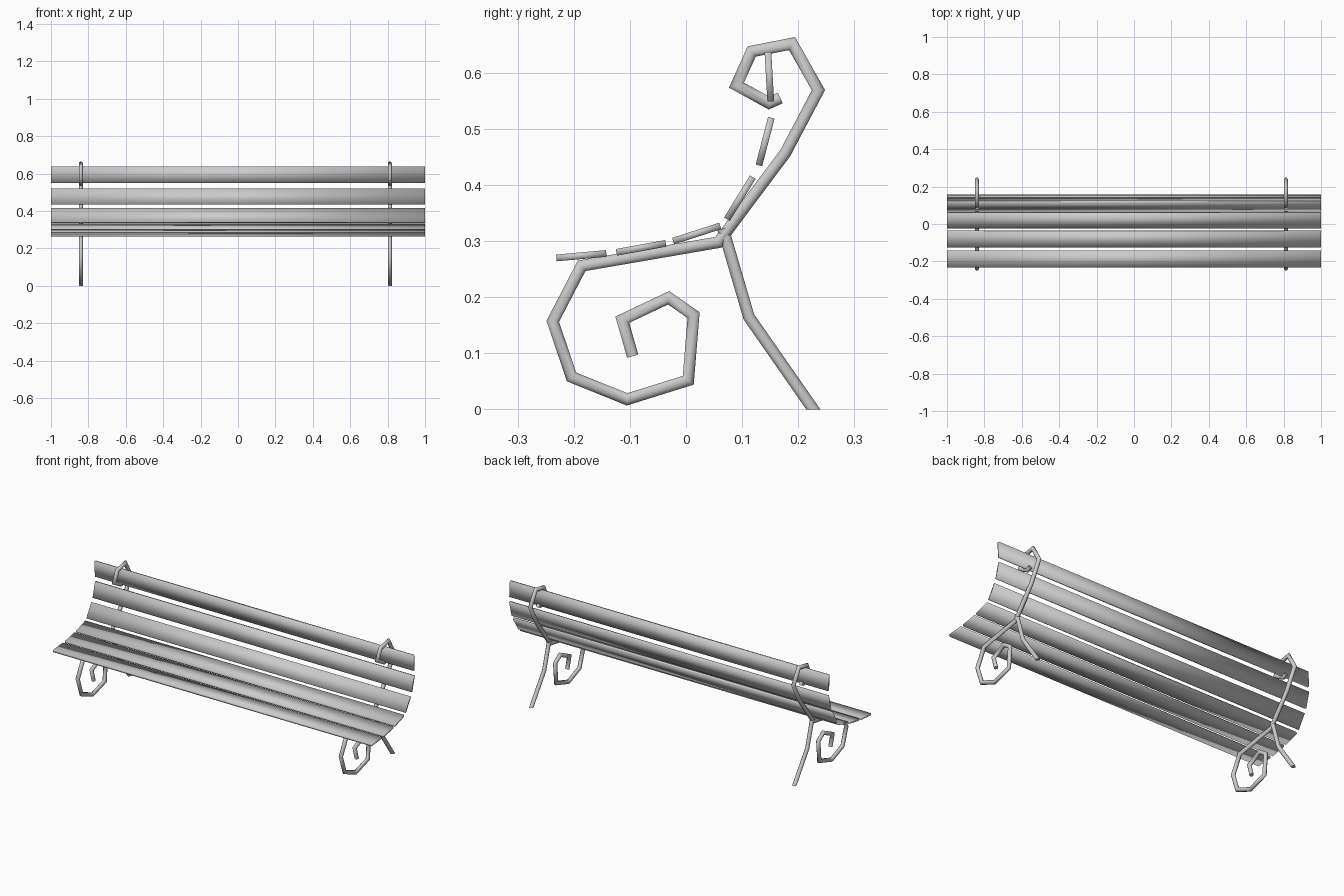
import bpy, bmesh, math
from mathutils import Vector

if "Cube" in bpy.data.objects:
    bpy.data.objects.remove(bpy.data.objects["Cube"])

R, SIDES = 0.0112, 8


def finish(bm, name):
    bmesh.ops.recalc_face_normals(bm, faces=bm.faces)
    me = bpy.data.meshes.new(name)
    bm.to_mesh(me)
    bm.free()
    ob = bpy.data.objects.new(name, me)
    bpy.context.collection.objects.link(ob)
    return ob


def tube(name, pts, x, foot=False):
    """Mitred round bar following (y, z) points in the plane at x."""
    pts = [Vector(p) for p in pts]
    dirs = [(b - a).normalized() for a, b in zip(pts, pts[1:])]
    bm = bmesh.new()
    rings = []
    for i, p in enumerate(pts):
        d0, d1 = dirs[max(i - 1, 0)], dirs[min(i, len(dirs) - 1)]
        t = (d0 + d1).normalized()
        off = Vector((-t.y, t.x)) / max(t.dot(d1), 0.5)
        if foot and i == len(pts) - 1:      # foot is cut level with the ground
            off = Vector((1 / abs(d1.y), 0))
            off = off if Vector((-d1.y, d1.x)).x > 0 else -off
        ring = []
        for k in range(SIDES):
            a = 2 * math.pi * (k + 0.5) / SIDES
            q = p + off * R * math.cos(a)
            ring.append(bm.verts.new((x + R * math.sin(a), q.x, q.y)))
        rings.append(ring)
    for a, b in zip(rings, rings[1:]):
        for k in range(SIDES):
            n = (k + 1) % SIDES
            bm.faces.new((a[k], a[n], b[n], b[k])).smooth = True
    bm.faces.new(rings[0])
    bm.faces.new(rings[-1])
    return finish(bm, name)


def slat(name, a, b, thick=0.012):
    """Plank spanning the bench, with its section running from a to b in (y, z)."""
    a, b = Vector(a), Vector(b)
    d = (b - a).normalized()
    n = Vector((-d.y, d.x)) * thick / 2
    bm = bmesh.new()
    ends = [[bm.verts.new((x, p.x, p.y)) for p in (a - n, b - n, b + n, a + n)]
            for x in (-1, 1)]
    for k in range(4):
        m = (k + 1) % 4
        bm.faces.new((ends[0][k], ends[0][m], ends[1][m], ends[1][k]))
    for e in ends:
        bm.faces.new(e)
    for f in bm.faces:
        f.smooth = True
    return finish(bm, name)


# Scrolled side frame: lower scroll, seat rail, back rail, upper scroll
scroll = [(-0.095, 0.095), (-0.1135, 0.16), (-0.031, 0.199), (0.0135, 0.168),
          (0.004, 0.052), (-0.105, 0.018), (-0.204, 0.058), (-0.2375, 0.157),
          (-0.186, 0.256), (0.058, 0.298), (0.177, 0.457), (0.236, 0.569),
          (0.189, 0.652), (0.117, 0.638), (0.09, 0.578), (0.148, 0.546),
          (0.168, 0.555)]
# Bent back leg
leg = [(0.066, 0.322), (0.112, 0.165), (0.227, 0.0)]

for side, x in (("left", -0.84), ("right", 0.812)):
    tube(f"scroll_frame_{side}", scroll, x)
    tube(f"back_leg_{side}", leg, x, foot=True)

# Seat and backrest slats
slats = [((-0.231, 0.270), (-0.142, 0.278)), ((-0.124, 0.280), (-0.036, 0.296)),
         ((-0.023, 0.300), (0.061, 0.327)), ((0.073, 0.339), (0.119, 0.414)),
         ((0.130, 0.435), (0.152, 0.520)), ((0.151, 0.549), (0.146, 0.637))]
for i, (a, b) in enumerate(slats):
    slat(f"seat_slat_{i + 1}" if i < 3 else f"back_slat_{i - 2}", a, b)
